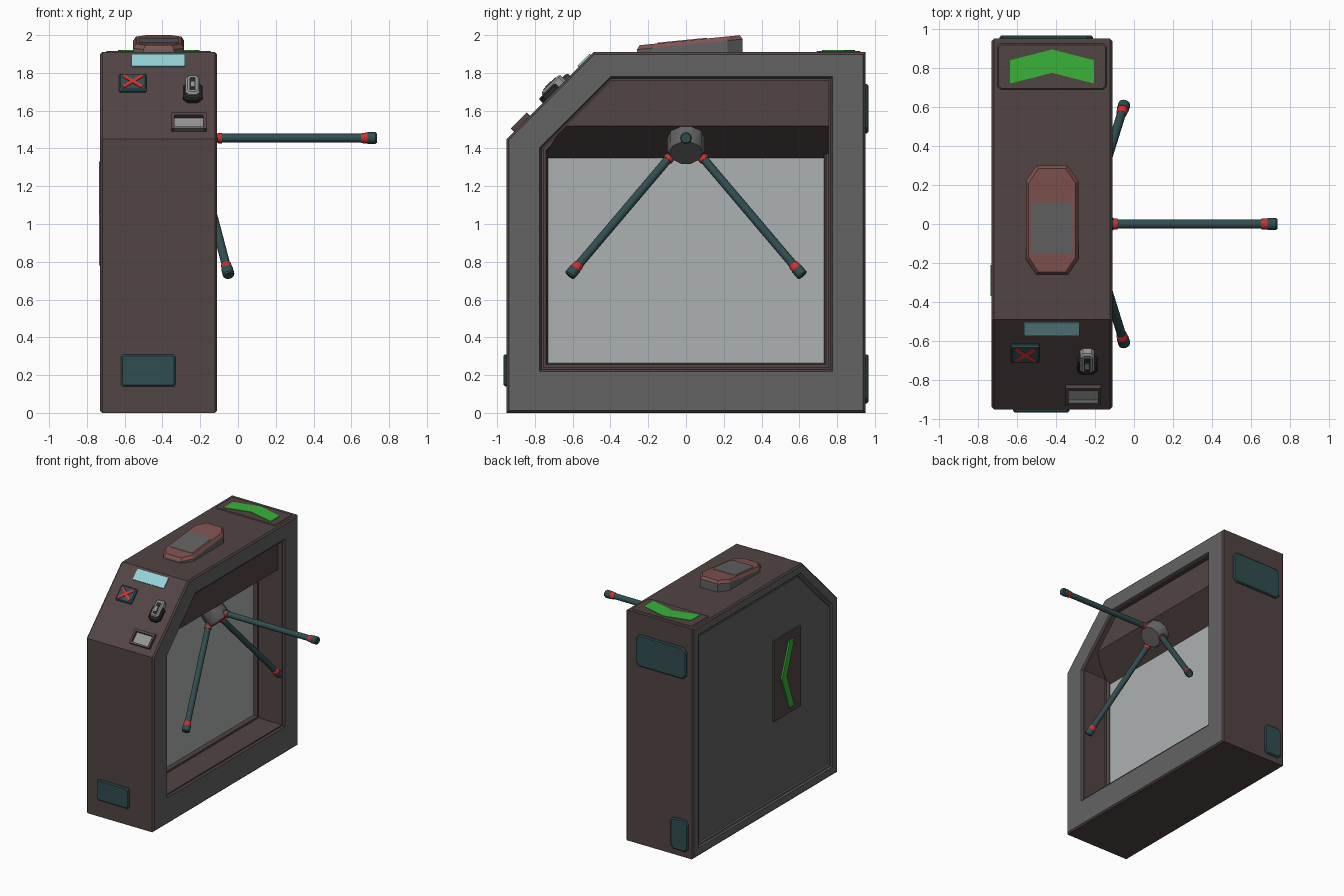
import bpy, bmesh
from math import radians, cos, sin, pi
from mathutils import Matrix, Vector

if "Cube" in bpy.data.objects:
    bpy.data.objects.remove(bpy.data.objects["Cube"])


def mat(name, r, g, b):
    m = bpy.data.materials.new(name)
    m.diffuse_color = (r, g, b, 1)
    m.use_nodes = True
    m.node_tree.nodes["Principled BSDF"].inputs["Base Color"].default_value = m.diffuse_color
    return m


BROWN = mat("brown", .085, .058, .058)
GREY = mat("frame_grey", .125, .125, .125)
PANEL = mat("panel_grey", .42, .44, .45)
LIGHT = mat("light_grey", .3, .3, .3)
DARK = mat("dark", .02, .02, .022)
TEAL = mat("teal", .03, .075, .08)
RED = mat("red", .6, .03, .03)
ROSE = mat("rose", .22, .085, .08)
GREEN = mat("green", .04, .45, .04)
SCREEN = mat("screen", .3, .65, .7)


def loft(name, rings, mats, smooth=False):
    """Skin a stack of rings; mats = start cap, each band, end cap."""
    bm = bmesh.new()
    loops = [[bm.verts.new(p) for p in r] for r in rings]
    used = list(dict.fromkeys(mats))
    n = len(rings[0])
    bm.faces.new(loops[0][::-1]).material_index = used.index(mats[0])
    for i in range(len(loops) - 1):
        a, b = loops[i], loops[i + 1]
        for j in range(n):
            k = (j + 1) % n
            bm.faces.new((a[j], a[k], b[k], b[j])).material_index = used.index(mats[i + 1])
    bm.faces.new(loops[-1]).material_index = used.index(mats[-1])
    bmesh.ops.recalc_face_normals(bm, faces=bm.faces)
    me = bpy.data.meshes.new(name)
    bm.to_mesh(me)
    bm.free()
    for m in used:
        me.materials.append(m)
    ob = bpy.data.objects.new(name, me)
    bpy.context.collection.objects.link(ob)
    if smooth:
        bpy.ops.object.select_all(action='DESELECT')
        ob.select_set(True)
        bpy.context.view_layer.objects.active = ob
        bpy.ops.object.shade_smooth_by_angle(angle=radians(35))
    return ob


def crect(x0, x1, y0, y1, cx=0.004, cy=None):
    """Rectangle with cut corners."""
    cy = cx if cy is None else cy
    return [(x0 + cx, y0), (x1 - cx, y0), (x1, y0 + cy), (x1, y1 - cy),
            (x1 - cx, y1), (x0 + cx, y1), (x0, y1 - cy), (x0, y0 + cy)]


def plate(name, pts, h, M, m, top=None, edge=0.0, base=-0.01):
    """Flat plate on a surface frame M, optionally with a chamfered rim."""
    cx = (min(p[0] for p in pts) + max(p[0] for p in pts)) / 2
    cy = (min(p[1] for p in pts) + max(p[1] for p in pts)) / 2
    w = max(p[0] for p in pts) - cx
    d = max(p[1] for p in pts) - cy
    lid = [(cx + (x - cx) * (1 - edge / w), cy + (y - cy) * (1 - edge / d)) for x, y in pts]
    rings = [(pts, base), (pts, h - edge), (lid, h)] if edge else [(pts, base), (pts, h)]
    rings = [[M @ Vector((x, y, z)) for x, y in r] for r, z in rings]
    return loft(name, rings, [m] * len(rings) + [top or m])


# Surface frames: local z is the outward normal
X90 = Matrix.Rotation(pi / 2, 4, 'X')
FRONT = Matrix.Translation((0, -.95, 0)) @ X90
BACK = Matrix.Translation((0, .95, 0)) @ Matrix.Rotation(pi, 4, 'Z') @ X90
LEFT = Matrix.Translation((-.71, 0, 0)) @ Matrix.Rotation(-pi / 2, 4, 'Z') @ X90
TOP = Matrix.Translation((0, 0, 1.91))
SLOPE = Matrix.Translation((0, -.95, 1.45)) @ Matrix.Rotation(pi / 4, 4, 'X')


# Cabinet: five-sided profile lofted from the left panel to the recess floor
def profile(x, hy, z0, z1, k):
    return [(x, y, z) for y, z in
            ((-hy, z0), (hy, z0), (hy, z1), (z1 - k, z1), (-hy, k - hy))]


def outer(x, d):
    return profile(x, .95 - d, d, 1.91 - d, 2.40 - d * .414 - d)


def recess(x, d):
    return profile(x, .775 - d, .22 + d, 1.78 - d, 2.18 - 1.414 * d)


loft("cabinet",
     [outer(-.71, .115), outer(-.71, .10), outer(-.72, .095), outer(-.72, .08), outer(-.73, .07),
      outer(-.73, .012), outer(-.718, 0), outer(-.122, 0), outer(-.11, .012),
      recess(-.11, 0), recess(-.125, .01), recess(-.125, .02), recess(-.34, .02),
      recess(-.34, .035), recess(-.355, .045), recess(-.37, .045)],
     [GREY, GREY, GREY, GREY, GREY, GREY, BROWN, BROWN, BROWN, GREY,
      BROWN, BROWN, BROWN, BROWN, BROWN, BROWN, PANEL])

# Mechanism housing inside the recess, with sloped underside
sec = [(-.38, 1.342, -.765), (-.16, 1.52, -.65), (-.16, 1.785, -.40), (-.38, 1.785, -.40)]
loft("mechanism_housing", [[(x, y0, z) for x, z, y0 in sec], [(x, .765, z) for x, z, _ in sec]],
     [BROWN] * 3)


# Rotor hub and three arms spread evenly around a tilted axis
def turned(name, origin, axis, prof, mats, n):
    q = Vector(axis).to_track_quat('Z', 'Y')
    rings = [[Vector(origin) + q @ Vector((r * cos(2 * pi * i / n), r * sin(2 * pi * i / n), t))
              for i in range(n)] for t, r in prof]
    return loft(name, rings, mats, True)


apex = Vector((-.24, 0, 1.455))
axis = Vector((.68, 0, -.73)).normalized()
turned("rotor_hub", apex, axis, [(-.06, .1), (.09, .1), (.108, .088)],
       [GREY] * 4, 10)
for i, name in enumerate(("arm_barrier", "arm_rear", "arm_front")):
    d = Matrix.Rotation(2 * pi * i / 3, 3, axis) @ Vector((1, 0, 0))
    turned(name, apex, d,
           [(.04, .024), (.135, .024), (.135, .028), (.155, .028), (.155, .023), (.89, .023),
            (.895, .027), (.925, .029), (.925, .031), (.967, .031), (.975, .025)],
           [TEAL, TEAL, RED, RED, RED, TEAL, RED, RED, TEAL, TEAL, TEAL, TEAL], 16)

# Scanner pod on top, with a tilted lid and pane
def tilted(pts, dz):
    return [(x, y, 1.971 + .1 * y + dz) for x, y in pts]


foot = crect(-.555, -.285, -.26, .30, .055, .08)
lid = crect(-.54, -.30, -.245, .285, .05, .075)
loft("scanner_pod", [[(x, y, 1.90) for x, y in foot], tilted(foot, -.022), tilted(lid, 0)],
     [GREY, GREY, ROSE, ROSE])
pane = crect(-.525, -.315, -.15, .11, .012)
loft("scanner_pane", [tilted(pane, -.01), tilted(pane, .004)], [LIGHT, LIGHT, GREY])

# Direction arrows on the top and the left side
plate("top_arrow_plate", crect(-.70, -.14, .69, .925, .015), .006, TOP, BROWN, edge=.006)
plate("top_arrow", [(-.635, .72), (-.42, .775), (-.205, .72), (-.205, .84), (-.42, .895),
                    (-.635, .84)], .010, TOP, GREEN)
plate("side_arrow_plate", crect(.12, .475, .73, 1.40, .006), .012, LEFT, BROWN)
plate("side_arrow", [(.21, 1.055), (.31, .78), (.37, .78), (.275, 1.055), (.37, 1.33),
                     (.31, 1.33)], .025, LEFT, GREEN)

# Service covers on front and back
plate("front_cover", crect(-.62, -.33, .14, .31, .01), .016, FRONT, TEAL, edge=.008)
plate("back_upper_cover", crect(.21, .675, 1.48, 1.74, .03), .016, BACK, TEAL, edge=.008)
plate("back_lower_cover", crect(.53, .69, .05, .31, .025), .016, BACK, TEAL, edge=.008)

# Control slope: display, stop sign, reader, ticket tray
plate("display", crect(-.565, -.28, .54, .63), .008, SLOPE, SCREEN)
plate("sign_plate", crect(-.63, -.485, .35, .475, .006), .018, SLOPE, TEAL, edge=.008)
for s in (1, -1):
    bar = [Matrix.Rotation(s * radians(40), 2) @ Vector(p)
           for p in ((-.065, -.01), (.065, -.01), (.065, .01), (-.065, .01))]
    plate("sign_cross_bar", [(-.557 + p.x, .413 + p.y) for p in bar], .022, SLOPE, RED)

plate("reader_base", crect(-.292, -.188, .27, .40, .025), .03, SLOPE, DARK, edge=.008)
plate("reader_body", crect(-.277, -.203, .30, .44, .015), .045, SLOPE, LIGHT, edge=.01)
plate("reader_slot", crect(-.256, -.224, .32, .415, .005), .048, SLOPE, DARK)
plate("reader_button", crect(-.25, -.23, .34, .38, .003), .052, SLOPE, LIGHT)

plate("tray_floor", crect(-.34, -.18, .07, .16), .004, SLOPE, LIGHT)
for name, r in (("tray_left", (-.352, -.335, .055, .175)), ("tray_right", (-.185, -.168, .055, .175)),
                ("tray_top", (-.345, -.175, .155, .175)), ("tray_lip", (-.345, -.175, .055, .068))):
    plate(name, crect(*r, .002), .024, SLOPE, GREY if name == "tray_lip" else BROWN)
